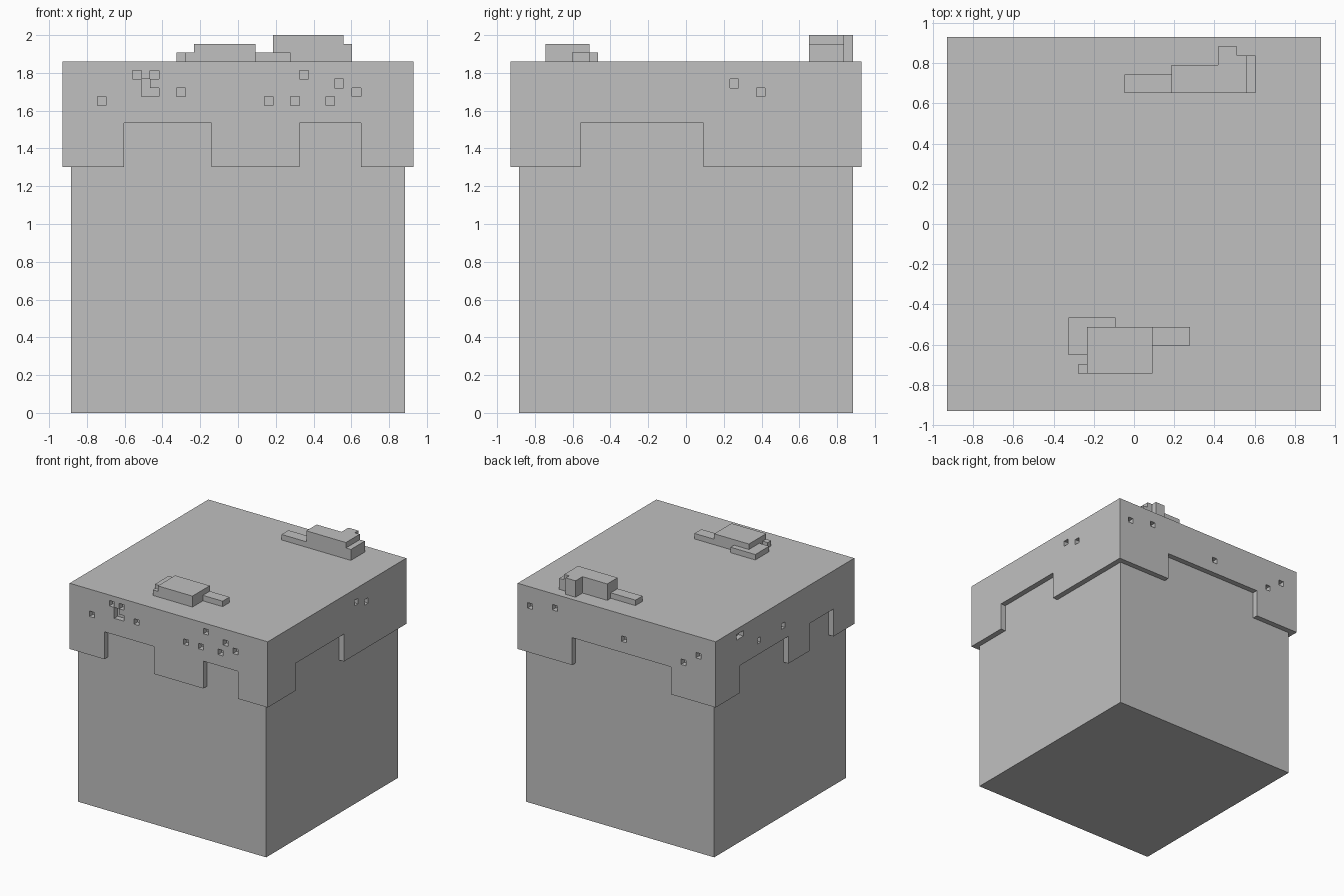
import bpy
import bmesh

U = 2 / 43  # one block unit: the model is 43 units tall

if "Cube" in bpy.data.objects:
    bpy.data.objects.remove(bpy.data.objects["Cube"], do_unlink=True)

GREY = (0.53, 0.53, 0.53, 1)
stone = bpy.data.materials.new("plain_grey")
stone.use_nodes = True
stone.diffuse_color = GREY
stone.node_tree.nodes["Principled BSDF"].inputs["Base Color"].default_value = GREY


def prism(name, outline, z0, z1):
    """Extrude a flat outline, in block units, from z0 to z1."""
    bm = bmesh.new()
    base = bm.faces.new([bm.verts.new((x * U, y * U, z0 * U)) for x, y in outline])
    top = bmesh.ops.extrude_face_region(bm, geom=[base])["geom"]
    bmesh.ops.translate(bm, vec=(0, 0, (z1 - z0) * U),
                        verts=[v for v in top if isinstance(v, bmesh.types.BMVert)])
    bmesh.ops.recalc_face_normals(bm, faces=bm.faces)
    mesh = bpy.data.meshes.new(name)
    bm.to_mesh(mesh)
    bm.free()
    mesh.materials.append(stone)
    obj = bpy.data.objects.new(name, mesh)
    bpy.context.collection.objects.link(obj)
    return obj


def box(name, x0, x1, y0, y1, z0, z1):
    return prism(name, [(x0, y0), (x1, y0), (x1, y1), (x0, y1)], z0, z1)


def cut(target, cutter):
    """Subtract the cutter from the target, then discard it."""
    cutter.hide_render = True
    mod = target.modifiers.new("cut", "BOOLEAN")
    mod.operation = "DIFFERENCE"
    mod.solver = "EXACT"
    mod.object = cutter
    bpy.context.view_layer.objects.active = target
    bpy.ops.object.modifier_apply(modifier=mod.name)
    bpy.data.objects.remove(cutter, do_unlink=True)


def cut_wall(side, a0, a1, z0, z1):
    """Cut an opening through one wall of the cap, a0 to a1 along it."""
    spans = {"front": (a0, a1, -21, -18), "back": (a0, a1, 18, 21),
             "left": (18, 21, a0, a1), "right": (-21, -18, a0, a1)}
    cut(cap, box("cutter", *spans[side], z0, z1))


# Body, reaching up inside the cap
box("body", -19, 19, -19, 19, 0, 39)

# Hollow cap with a stepped lower rim
cap = box("cap", -20, 20, -20, 20, 28, 40)
cut(cap, box("cutter", -19, 19, -19, 19, 27, 39))
notches = {"front": [(-13, -3), (7, 14)], "back": [(-11, 9)],
           "left": [(-12, 2)], "right": [(-1, 13), (-14, -7)]}
for side, spans in notches.items():
    for a0, a1 in spans:
        cut_wall(side, a0, a1, 27, 33)

# Small square pits in the cap walls: position along the wall, height
pits = {
    "front": [(-16, 35), (-12, 38), (-10, 38), (-7, 36), (3, 35), (6, 35),
              (7, 38), (10, 35), (11, 37), (13, 36)],
    "back": [(17, 36), (12, 37), (-2, 35), (-14, 34), (-17, 36)],
    "left": [(5, 37), (8, 36)],
    "right": [(7, 35), (0, 35)],
}
for side, cells in pits.items():
    for a, z in cells:
        cut_wall(side, a, a + 1, z, z + 1)
cut_wall("right", 12, 14, 38, 39)

# L-shaped pit on the front
cut_wall("front", -11, -10, 36, 38)
cut_wall("front", -10.5, -9, 36, 37)

# Front mound on top of the cap
box("front_mound", -5, 2, -16, -11, 39.5, 42)
box("front_mound_arm", 1.5, 6, -13, -11, 39.5, 41)
box("front_mound_ledge", -7, -2, -14, -10, 39.5, 41)
box("front_mound_nub", -6, -4.5, -16, -15, 39.5, 41)

# Back mound on top of the cap
prism("back_mound", [(4, 14), (12, 14), (12, 18), (11, 18), (11, 19),
                     (9, 19), (9, 17), (4, 17)], 39.5, 43)
box("back_mound_arm", -1, 4.5, 14, 16, 39.5, 41)
box("back_mound_step", 11.5, 13, 14, 18, 39.5, 42)
